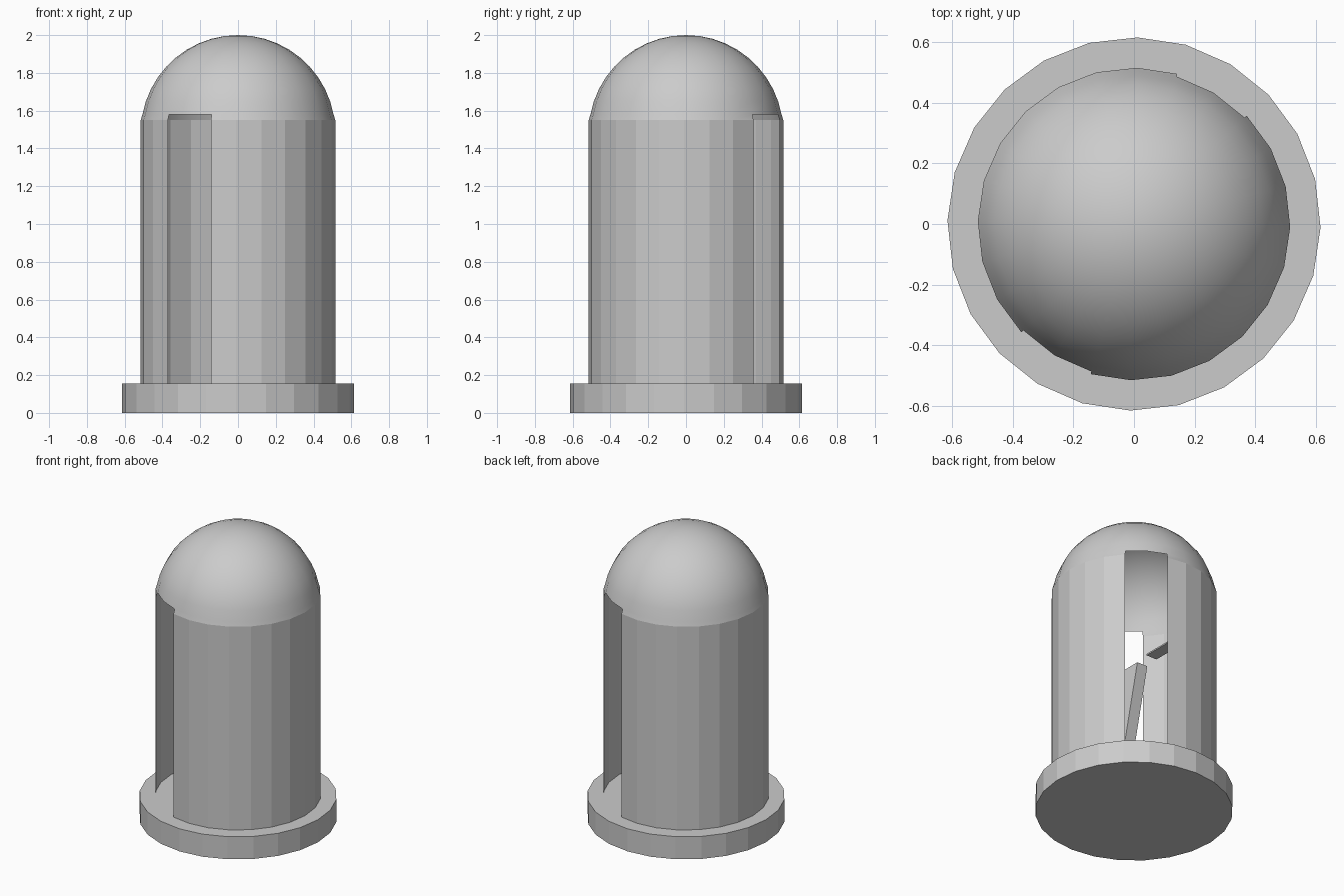
import bpy, bmesh, math
from mathutils import Vector

old = bpy.data.objects.get("Cube")
if old:
    bpy.data.objects.remove(old, do_unlink=True)

SIDES = 24
TWIST = math.radians(-1.1)
SLOT_COLUMNS = {3, 4, 15, 16}          # two openings on opposite sides
FLOOR_Z, SHOULDER_Z, SLOT_TOP, TOP_Z = 0.155, 1.55, 1.58, 2.0
BODY_R, BASE_R, LIP_R = 0.515, 0.615, 0.506

grey = bpy.data.materials.new("plain_grey")
grey.use_nodes = True
colour = (0.6, 0.6, 0.6, 1)
grey.diffuse_color = colour
grey.node_tree.nodes["Principled BSDF"].inputs["Base Color"].default_value = colour


def finish(bm, name, smooth=False):
    bmesh.ops.remove_doubles(bm, verts=bm.verts, dist=1e-5)
    for f in bm.faces:
        f.smooth = smooth
    mesh = bpy.data.meshes.new(name)
    bm.to_mesh(mesh)
    bm.free()
    mesh.materials.append(grey)
    obj = bpy.data.objects.new(name, mesh)
    bpy.context.collection.objects.link(obj)
    return obj


def revolve(name, profile, slotted_bands=(), smooth=False):
    """Spin (radius, height) points, leaving the slots open in the given bands."""
    bm = bmesh.new()
    rings = []
    for r, z in profile:
        angles = [TWIST + math.tau * k / SIDES for k in range(SIDES)]
        rings.append([bm.verts.new((r * math.cos(a), r * math.sin(a), z)) for a in angles])
    for band, (low, high) in enumerate(zip(rings, rings[1:])):
        for k in range(SIDES):
            if band in slotted_bands and k in SLOT_COLUMNS:
                continue
            n = (k + 1) % SIDES
            bm.faces.new((low[k], low[n], high[n], high[k]))
    return finish(bm, name, smooth)


def slab(name, low, high, lean=0.0):
    """Box between two corners, its top shifted along x by lean."""
    bm = bmesh.new()
    bmesh.ops.create_cube(bm, size=1)
    low, high = Vector(low), Vector(high)
    for v in bm.verts:
        top = v.co.z > 0
        v.co = (low + high) / 2 + v.co * (high - low)
        if top:
            v.co.x += lean
    return finish(bm, name)


# Round base
revolve("base_disc", [(0, 0), (BASE_R, 0), (BASE_R, FLOOR_Z), (0, FLOOR_Z)])

# Thin upright shell with two open slots
revolve("body_shell", [(BODY_R, FLOOR_Z), (BODY_R, SHOULDER_Z)], slotted_bands={0})

# Rounded cap, with the slots reaching into its lowest band
rise = TOP_Z - SLOT_TOP
radius = (LIP_R ** 2 + rise ** 2) / (2 * rise)
centre = TOP_Z - radius
start = math.asin((SLOT_TOP - centre) / radius)
steps = 10
arc = [start + (math.pi / 2 - start) * i / steps for i in range(steps + 1)]
cap = [(BODY_R, SHOULDER_Z)]
cap += [(radius * math.cos(a), centre + radius * math.sin(a)) for a in arc]
revolve("dome", cap, slotted_bands={0}, smooth=True)

# Inner fittings: leaning back panel and a small shelf
slab("leaning_panel", (0.19, -0.2, FLOOR_Z), (0.27, 0.2, 0.93), lean=-0.13)
slab("inner_shelf", (-0.14, 0.05, 1.12), (-0.06, 0.25, 1.13))
